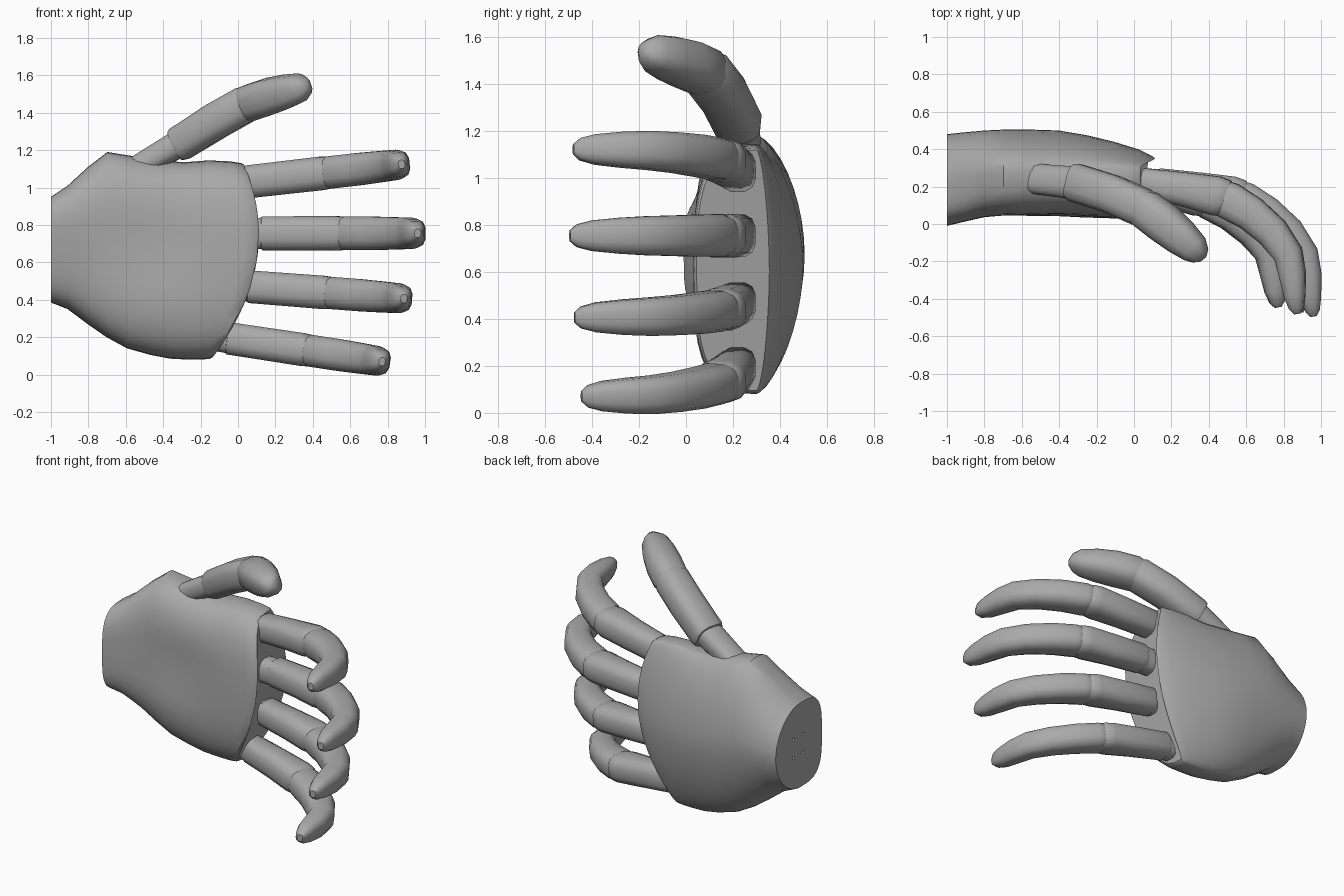
import bpy, bmesh, math
from mathutils import Vector

if "Cube" in bpy.data.objects:
    bpy.data.objects.remove(bpy.data.objects["Cube"])

GREY = (0.4, 0.4, 0.4, 1)
mat = bpy.data.materials.new("matte grey")
mat.use_nodes = True
mat.diffuse_color = GREY
mat.node_tree.nodes["Principled BSDF"].inputs["Base Color"].default_value = GREY


def power(v, e):
    return math.copysign(abs(v) ** e, v)


def loft(name, rings, angle=40):
    """Skin a list of point rings, close both ends and shade the result."""
    bm = bmesh.new()
    rows = [[bm.verts.new(p) for p in ring] for ring in rings]
    n = len(rows[0])
    for a, b in zip(rows, rows[1:]):
        for i in range(n):
            j = (i + 1) % n
            bm.faces.new((a[i], a[j], b[j], b[i]))
    bm.faces.new(rows[0])
    bm.faces.new(rows[-1])
    bmesh.ops.recalc_face_normals(bm, faces=bm.faces)
    mesh = bpy.data.meshes.new(name)
    bm.to_mesh(mesh)
    bm.free()
    mesh.materials.append(mat)
    obj = bpy.data.objects.new(name, mesh)
    bpy.context.collection.objects.link(obj)
    bpy.ops.object.select_all(action='DESELECT')
    obj.select_set(True)
    bpy.context.view_layer.objects.active = obj
    bpy.ops.object.shade_smooth_by_angle(angle=math.radians(angle))
    return obj


def limb(name, stations, side, sides=12, square=2.8):
    """Bent tube: stations are (centre, half width, half depth)."""
    pts = [Vector(s[0]) for s in stations]
    side = Vector(side).normalized()
    rings = []
    for i, (_, w, d) in enumerate(stations):
        tangent = pts[min(i + 1, len(pts) - 1)] - pts[max(i - 1, 0)]
        depth = tangent.cross(side).normalized()
        across = depth.cross(tangent).normalized()
        ring = []
        for k in range(sides):
            t = math.tau * (k + 0.5) / sides
            ring.append(pts[i] + across * w * power(math.cos(t), 2 / square)
                        + depth * d * power(math.sin(t), 2 / square))
        rings.append(ring)
    return loft(name, rings)


# Palm shell: x, z low, z high, y front, y side, y back, front and back roundness
palm_sections = [
    (-1.0, .385, .95, -.01, .22, .48, 3.4, 1.9),
    (-.91, .35, 1.01, .01, .24, .49, 3.2, 1.85),
    (-.80, .27, 1.11, .03, .27, .50, 3, 1.8),
    (-.69, .20, 1.19, .035, .28, .505, 3, 1.75),
    (-.56, .14, 1.17, .03, .29, .505, 3, 1.7),
    (-.40, .105, 1.145, .03, .30, .50, 3, 1.7),
    (-.25, .085, 1.135, .03, .30, .475, 3, 1.7),
    (-.10, .08, 1.145, .03, .30, .44, 3, 1.7),
    (.03, .08, 1.14, .03, .30, .40, 3, 1.7),
    (.10, .085, 1.13, .035, .30, .365, 3, 1.7),
    (.112, .095, 1.12, .045, .30, .355, 3, 1.7),
]
rings = []
for x, z0, z1, yf, ym, yb, nf, nb in palm_sections:
    ring = []
    reach = ((x + 1) / 1.112) ** 2
    for k in range(40):
        t = math.tau * k / 40
        c, s = math.cos(t), math.sin(t)
        n, span = (nb, yb - ym) if s > 0 else (nf, ym - yf)
        z = (z0 + z1) / 2 + (z1 - z0) / 2 * power(c, 2 / n)
        y = ym + span * power(s, 2 / n)
        if s < 0:   # shallow hollow of the palm
            y += .035 * math.sin(math.pi * min(reach * 2, 1)) * math.exp(-((z - .68) / .2) ** 2)
        # the knuckle end curves in plan
        ring.append((x - .57 * reach * (z - .75) ** 2, y, z))
    rings.append(ring)
palm = loft("palm", rings)

# Four screw holes in the wrist plate
bm = bmesh.new()
for y in (.19, .29):
    for z in (.61, .73):
        made = bmesh.ops.create_cone(bm, cap_ends=True, segments=12, radius1=.011,
                                     radius2=.011, depth=.1)["verts"]
        for v in made:
            v.co = Vector((v.co.z - 1, v.co.x + y, v.co.y + z))
bmesh.ops.recalc_face_normals(bm, faces=bm.faces)
cut_mesh = bpy.data.meshes.new("screw_hole_cutter")
bm.to_mesh(cut_mesh)
bm.free()
cut_mesh.materials.append(mat)
cutter = bpy.data.objects.new("screw_hole_cutter", cut_mesh)
bpy.context.collection.objects.link(cutter)
cutter.hide_render = True
holes = palm.modifiers.new("screw holes", 'BOOLEAN')
holes.operation = 'DIFFERENCE'
holes.object = cutter
bpy.context.view_layer.objects.active = palm
bpy.ops.object.modifier_apply(modifier=holes.name)
bpy.data.objects.remove(cutter)

# Finger parts in their own bend plane: along, y, half width, half depth
knuckle = [(-.14, .22, .075, .07), (.05, .215, .08, .073)]
lower = [(.02, .22, .075, .073), (.035, .22, .086, .08), (.25, .185, .087, .093),
         (.42, .15, .088, .108), (.47, .138, .084, .102), (.49, .13, .07, .08)]
upper = [(.42, .16, .066, .07), (.465, .14, .08, .095), (.49, .125, .085, .103),
         (.61, .055, .085, .096), (.725, -.045, .082, .09), (.81, -.165, .079, .08),
         (.833, -.28, .073, .073), (.845, -.40, .062, .057), (.855, -.465, .046, .04),
         (.86, -.495, .022, .018)]

# name, base x, base z, slope in degrees, width scale, y scale
fingers = [
    ("index", .02, 1.027, 6.5, 1.05, .97),
    ("middle", .10, .755, 0, 1.08, 1),
    ("ring", .03, .472, -4.4, 1.04, .96),
    ("little", -.08, .198, -8.6, 1.03, .9),
]
for name, bx, bz, slope, wide, bend in fingers:
    a = math.radians(slope)
    for part, profile in (("knuckle", knuckle), ("lower", lower), ("upper", upper)):
        stations = [((bx + u * math.cos(a), y * (bend if y < 0 else 1),
                      bz + u * math.sin(a)), w * wide, d)
                    for u, y, w, d in profile]
        limb(f"{name}_finger_{part}", stations, (-math.sin(a), 0, math.cos(a)))

# Thumb: root, lower and upper segments
thumb_side = (-.5, .1, .85)
limb("thumb_root", [((-.62, .25, 1.06), .06, .08), ((-.28, .215, 1.255), .075, .09)],
     thumb_side)
limb("thumb_lower", [((-.33, .225, 1.225), .088, .098), ((-.31, .22, 1.235), .095, .105),
                     ((-.12, .16, 1.355), .1, .105), ((.04, .09, 1.445), .1, .105),
                     ((.08, .07, 1.46), .08, .085)], thumb_side)
limb("thumb_upper", [((.02, .10, 1.43), .085, .085), ((.06, .08, 1.452), .1, .105),
                     ((.16, .005, 1.485), .1, .107), ((.25, -.07, 1.51), .092, .097),
                     ((.325, -.135, 1.53), .078, .078), ((.355, -.17, 1.535), .053, .053),
                     ((.37, -.187, 1.538), .022, .022)], thumb_side)
